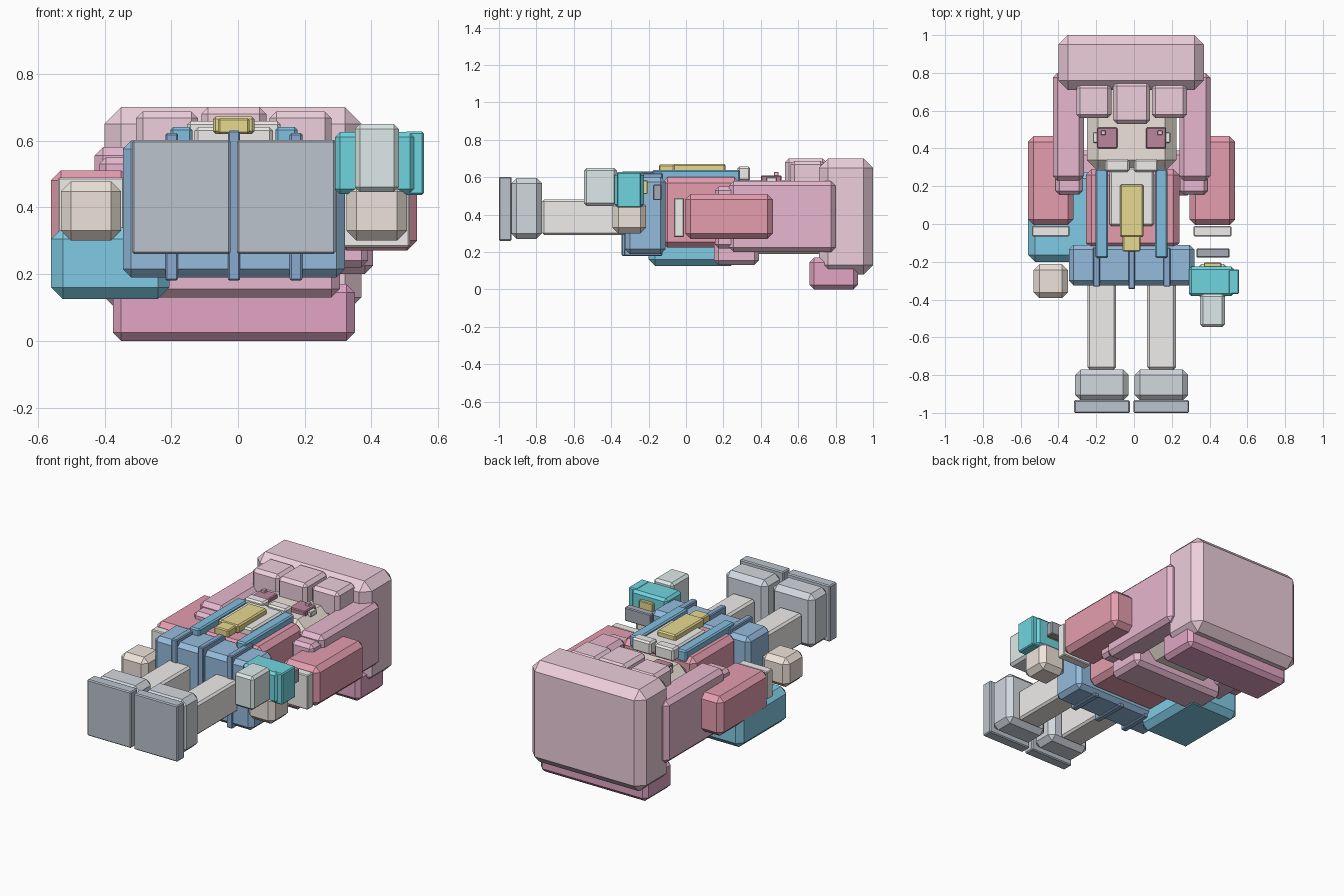
import bpy, bmesh

CX = -0.0125  # symmetry plane of the figure (the held item shifts the bounds)
COL = {
    "hair": (0.85, 0.62, 0.71, 1), "hair_mid": (0.80, 0.48, 0.62, 1), "hair_dark": (0.76, 0.38, 0.55, 1),
    "skin": (0.85, 0.77, 0.70, 1), "red": (0.78, 0.34, 0.43, 1), "white": (0.87, 0.85, 0.84, 1),
    "skirt": (0.30, 0.50, 0.72, 1), "strap": (0.22, 0.52, 0.75, 1), "trim": (0.25, 0.41, 0.63, 1),
    "bag": (0.22, 0.60, 0.78, 1), "tie": (0.80, 0.70, 0.28, 1), "eye": (0.50, 0.24, 0.34, 1),
    "boot": (0.65, 0.69, 0.74, 1), "sole": (0.50, 0.55, 0.61, 1), "cyan": (0.16, 0.66, 0.74, 1),
    "pale": (0.74, 0.82, 0.82, 1), "grey": (0.38, 0.41, 0.46, 1),
}
MATS = {}
for key, rgba in COL.items():
    MATS[key] = bpy.data.materials.new(key)
    MATS[key].diffuse_color = rgba


def box(name, x, y, z, col, bevel=0.005):
    """Chamfered box given by its x, y and z ranges."""
    me = bpy.data.meshes.new(name)
    bm = bmesh.new()
    bmesh.ops.create_cube(bm, size=1)
    for v in bm.verts:
        v.co = [(r[0] + r[1]) / 2 + c * (r[1] - r[0]) for r, c in zip((x, y, z), v.co)]
    bmesh.ops.bevel(bm, geom=bm.edges[:], offset=bevel, segments=1, affect='EDGES')
    bm.to_mesh(me)
    bm.free()
    me.materials.append(MATS[col])
    ob = bpy.data.objects.new(name, me)
    bpy.context.collection.objects.link(ob)
    return ob


def pair(name, x, *args):
    """Box on the +x side plus its mirror image."""
    box(name + "_right", x, *args)
    box(name + "_left", (2 * CX - x[1], 2 * CX - x[0]), *args)


# hair
box("hair_cap", (-0.40, 0.37), (0.71, 1.0), (0.08, 0.70), "hair", 0.05)
box("hair_bun_back", (-0.375, 0.35), (0.66, 0.92), (0, 0.17), "hair_dark", 0.025)
pair("hair_side", (0.24, 0.405), (0.23, 0.80), (0.20, 0.58), "hair_mid", 0.025)
pair("hair_side_tip", (0.245, 0.39), (0.155, 0.30), (0.22, 0.55), "hair_mid", 0.02)
box("hair_back_lock", (-0.33, 0.305), (0.15, 0.39), (0.13, 0.27), "hair_mid", 0.025)
box("bang_middle", (-0.11, 0.085), (0.53, 0.75), (0.53, 0.70), "hair", 0.02)
pair("bang_outer", (0.095, 0.28), (0.56, 0.74), (0.53, 0.687), "hair", 0.02)

# head and face
box("head", (-0.25, 0.225), (0.28, 0.78), (0.19, 0.585), "skin", 0.06)
pair("eye", (0.063, 0.17), (0.40, 0.51), (0.57, 0.61), "eye")
pair("eye_white", (0.165, 0.192), (0.43, 0.485), (0.57, 0.60), "white", 0.003)
pair("eye_glint", (0.125, 0.15), (0.47, 0.495), (0.60, 0.628), "hair", 0.003)

# torso and clothing
box("torso", (-0.255, 0.24), (-0.13, 0.29), (0.225, 0.60), "red", 0.03)
box("shirt_front", (-0.13, 0.105), (-0.01, 0.30), (0.57, 0.64), "white", 0.01)
pair("collar", (0.0, 0.128), (0.275, 0.343), (0.58, 0.658), "white", 0.01)
box("tie", (-0.075, 0.05), (-0.07, 0.21), (0.62, 0.672), "tie", 0.008)
box("tie_end", (-0.06, 0.035), (-0.145, -0.06), (0.62, 0.667), "tie", 0.006)
pair("strap", (0.112, 0.178), (-0.18, 0.29), (0.57, 0.64), "strap", 0.008)
box("skirt", (-0.345, 0.32), (-0.325, -0.11), (0.19, 0.60), "skirt", 0.025)
box("pleat_middle", (-0.03, 0.006), (-0.345, -0.125), (0.18, 0.63), "trim")
pair("pleat", (0.155, 0.193), (-0.332, -0.125), (0.18, 0.622), "trim")
box("side_bag", (-0.56, -0.205), (-0.20, 0.275), (0.125, 0.34), "bag", 0.035)

# arms
pair("sleeve", (0.295, 0.536), (-0.005, 0.465), (0.27, 0.51), "red", 0.03)
pair("cuff", (0.316, 0.515), (-0.065, -0.01), (0.28, 0.49), "white")
pair("hand", (0.325, 0.506), (-0.392, -0.213), (0.30, 0.477), "skin", 0.03)

# legs and boots
pair("leg", (0.07, 0.222), (-0.77, -0.28), (0.29, 0.482), "white", 0.012)
pair("boot", (0.003, 0.287), (-0.935, -0.77), (0.27, 0.597), "boot", 0.03)
pair("sole", (-0.003, 0.292), (-1.0, -0.933), (0.26, 0.602), "sole", 0.006)

# held gadget
box("gadget_body", (0.29, 0.53), (-0.382, -0.225), (0.44, 0.625), "cyan", 0.015)
box("gadget_side", (0.50, 0.557), (-0.37, -0.24), (0.437, 0.627), "cyan", 0.006)
box("gadget_nozzle", (0.35, 0.482), (-0.546, -0.37), (0.446, 0.65), "pale", 0.015)
box("gadget_button", (0.37, 0.462), (-0.235, -0.205), (0.51, 0.585), "tie", 0.004)
box("gadget_handle", (0.33, 0.506), (-0.177, -0.13), (0.477, 0.56), "grey", 0.005)
